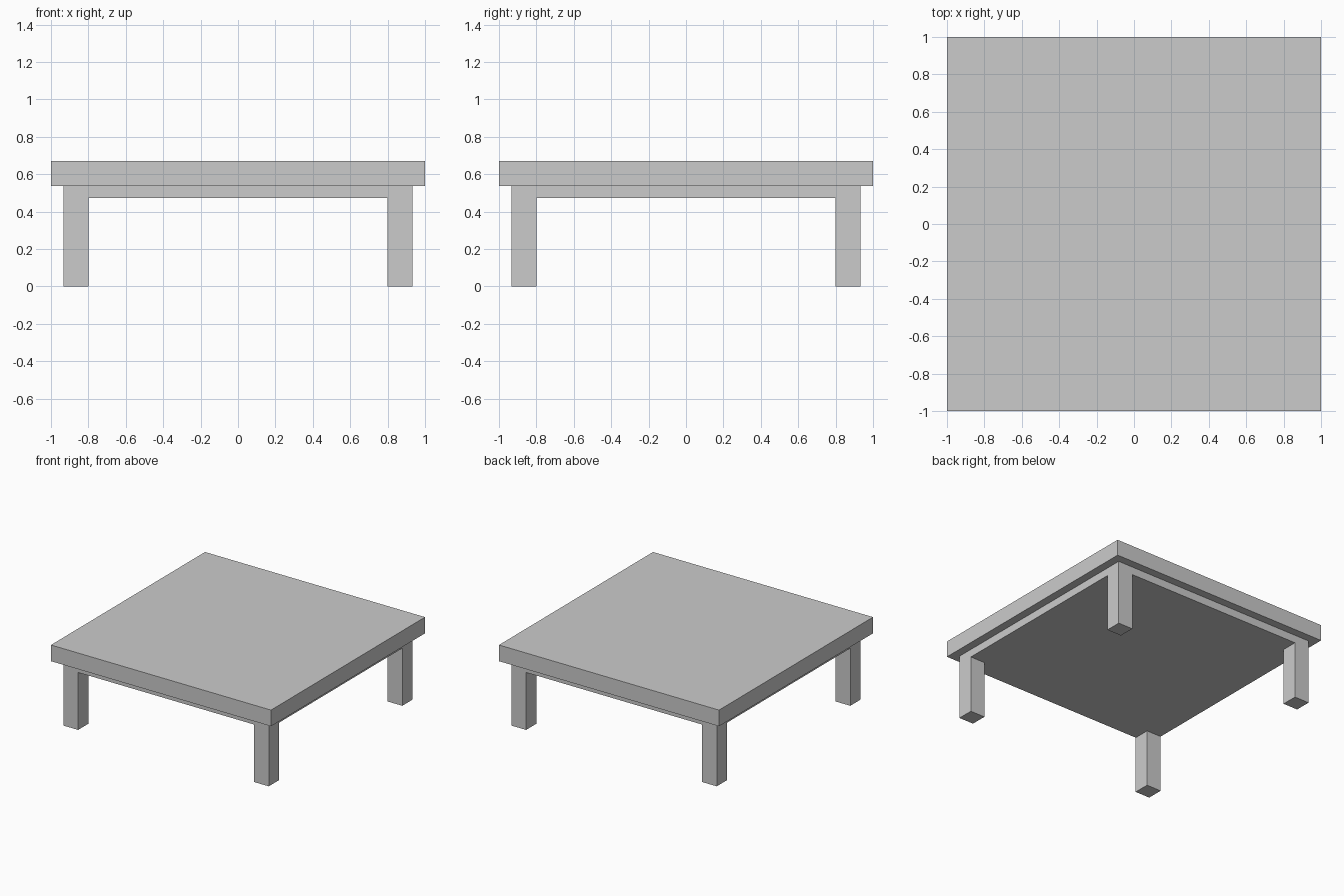
import bpy

if "Cube" in bpy.data.objects:
    bpy.data.objects.remove(bpy.data.objects["Cube"])


def box(name, x, y, z):
    """Axis-aligned box from (min, max) ranges."""
    bpy.ops.mesh.primitive_cube_add(size=1)
    obj = bpy.context.object
    obj.name = name
    for v in obj.data.vertices:
        v.co = [r[0] if c < 0 else r[1] for c, r in zip(v.co, (x, y, z))]
    return obj


TOP, SLAB_BOTTOM, FRAME_BOTTOM = 0.67, 0.537, 0.472
OUTER, INNER = 0.933, 0.8

# Table top and the solid inset frame beneath it
box("table_top", (-1, 1), (-1, 1), (SLAB_BOTTOM, TOP))
box("under_frame", (-OUTER, OUTER), (-OUTER, OUTER), (FRAME_BOTTOM, SLAB_BOTTOM))

# Four square legs, flush with the frame corners
for side, sx in (("left", -1), ("right", 1)):
    for end, sy in (("front", -1), ("back", 1)):
        xr = sorted((sx * INNER, sx * OUTER))
        yr = sorted((sy * INNER, sy * OUTER))
        box(f"{end}_{side}_leg", xr, yr, (0, FRAME_BOTTOM))
